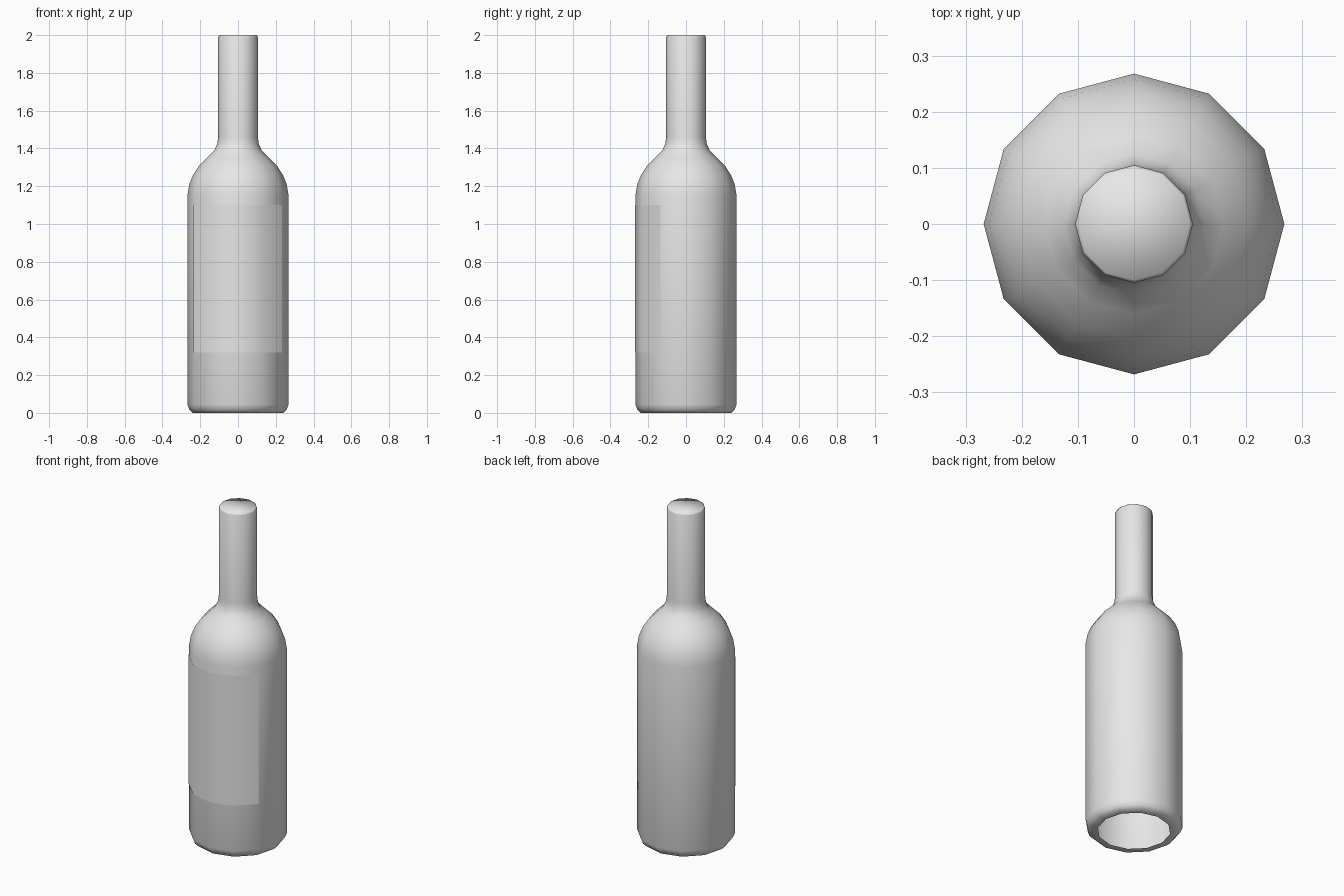
import bpy, bmesh
from math import cos, sin, radians

cube = bpy.data.objects.get("Cube")
if cube:
    bpy.data.objects.remove(cube)

SIDES = 12
BODY_RADIUS = 0.268

grey = bpy.data.materials.new("plain grey")
grey.use_nodes = True
grey.diffuse_color = (0.8, 0.8, 0.8, 1)
grey.node_tree.nodes["Principled BSDF"].inputs["Base Color"].default_value = grey.diffuse_color


def lathe(name, profile, start=0, steps=SIDES, cap_top=False):
    """Sweep a (radius, z) profile around z; a full turn is closed."""
    closed = steps == SIDES
    bm = bmesh.new()
    columns = []
    for i in range(steps if closed else steps + 1):
        a = radians(start + i * 360 / SIDES)
        columns.append([bm.verts.new((r * cos(a), r * sin(a), z)) for r, z in profile])
    for i in range(steps):
        a, b = columns[i], columns[(i + 1) % len(columns)]
        for j in range(len(profile) - 1):
            bm.faces.new((a[j], b[j], b[j + 1], a[j + 1]))
    if cap_top:
        bm.faces.new([c[-1] for c in columns])
    for f in bm.faces:
        f.smooth = True
    mesh = bpy.data.meshes.new(name)
    bm.to_mesh(mesh)
    bm.free()
    mesh.materials.append(grey)
    obj = bpy.data.objects.new(name, mesh)
    bpy.context.collection.objects.link(obj)
    return obj


# Glass shell: open base ring, straight body, round shoulder, closed neck
lathe("bottle", [
    (0.2, 0), (0.24, 0), (0.258, 0.018), (BODY_RADIUS, 0.045),
    (BODY_RADIUS, 1.15), (0.258, 1.21), (0.238, 1.26), (0.205, 1.31),
    (0.16, 1.355), (0.125, 1.39), (0.11, 1.425), (0.105, 1.46),
    (0.105, 1.99), (0.1, 2.0),
], cap_top=True)

# Thin label wrapped over the front third of the body
label = lathe("label", [(BODY_RADIUS + 0.002, 0.32), (BODY_RADIUS + 0.002, 1.1)],
              start=210, steps=4)
label.location.x = -0.002
